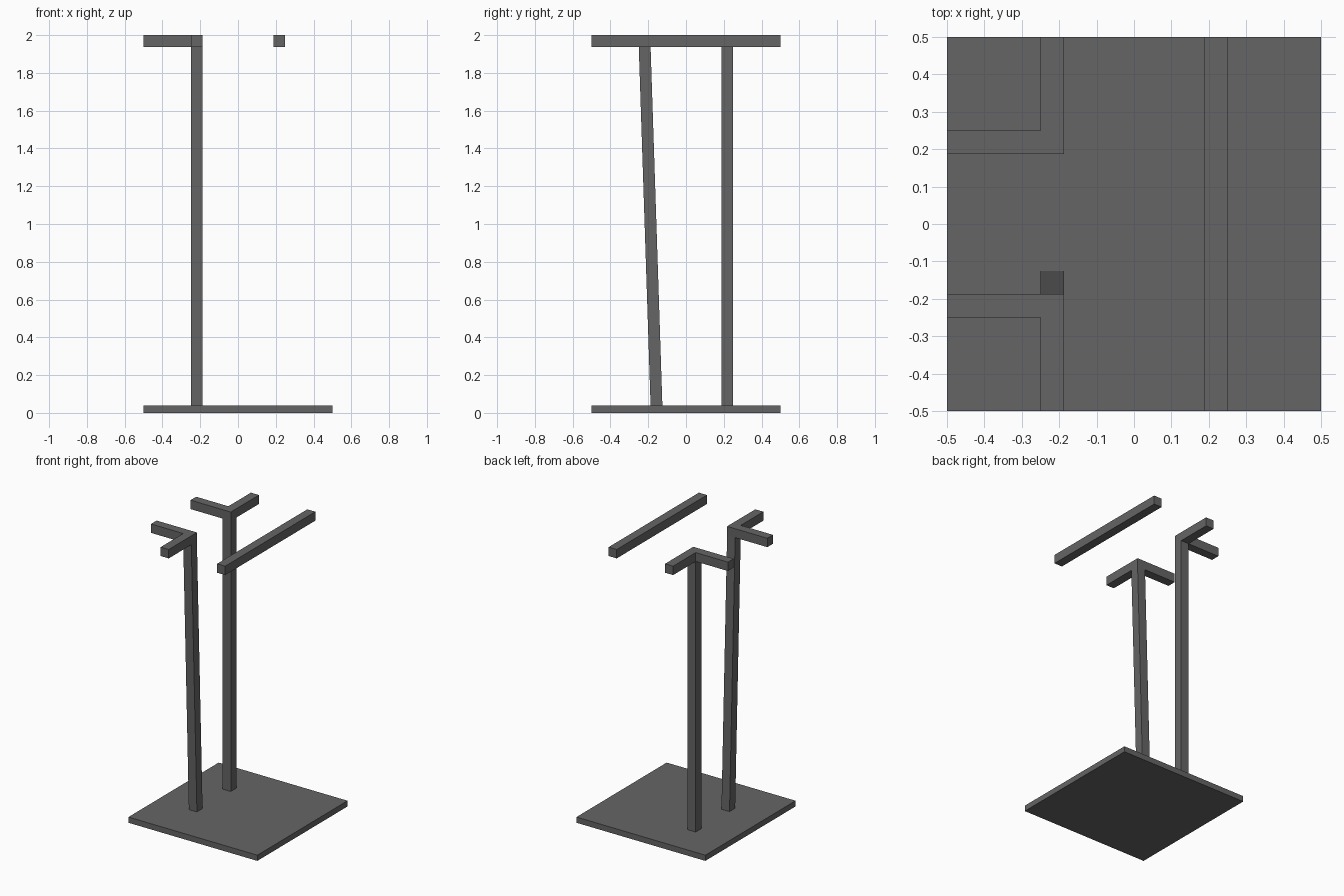
import bpy, bmesh

if "Cube" in bpy.data.objects:
    bpy.data.objects.remove(bpy.data.objects["Cube"])

T = 0.0625            # bar thickness
IN, OUT = 0.1875, 0.25  # inner and outer sides of the bars
EDGE = 0.5            # half width of the footprint
TOP, UNDER, FLOOR = 2.0, 1.9375, 0.04

# Dark grey finish shared by all parts
dark = bpy.data.materials.new("dark_grey")
dark.diffuse_color = (0.13, 0.13, 0.13, 1)
dark.use_nodes = True
dark.node_tree.nodes["Principled BSDF"].inputs["Base Color"].default_value = dark.diffuse_color


def loft(name, bottom, z0, top, z1):
    """Solid between two matching outlines at heights z0 and z1."""
    bm = bmesh.new()
    low = [bm.verts.new((x, y, z0)) for x, y in bottom]
    high = [bm.verts.new((x, y, z1)) for x, y in top]
    bm.faces.new(low[::-1])
    bm.faces.new(high)
    n = len(low)
    for i in range(n):
        j = (i + 1) % n
        bm.faces.new((low[i], low[j], high[j], high[i]))
    bmesh.ops.recalc_face_normals(bm, faces=bm.faces)
    mesh = bpy.data.meshes.new(name)
    bm.to_mesh(mesh)
    bm.free()
    mesh.materials.append(dark)
    obj = bpy.data.objects.new(name, mesh)
    bpy.context.collection.objects.link(obj)
    return obj


def rect(x0, x1, y0, y1):
    return [(x0, y0), (x1, y0), (x1, y1), (x0, y1)]


# Square base plate
plate = rect(-EDGE, EDGE, -EDGE, EDGE)
loft("base_plate", plate, 0, plate, FLOOR)

# Floating straight rail on the right
rail = rect(IN, OUT, -EDGE, EDGE)
loft("straight_rail", rail, UNDER, rail, TOP)

# L-shaped corner rails, mirrored front to back
corner = [(-EDGE, IN), (-IN, IN), (-IN, EDGE), (-OUT, EDGE), (-OUT, OUT), (-EDGE, OUT)]
for label, side in (("back", 1), ("front", -1)):
    outline = [(x, y * side) for x, y in corner]
    loft(label + "_corner_rail", outline, UNDER, outline, TOP)

# Upright back post and leaning front post
back = rect(-OUT, -IN, IN, OUT)
loft("back_post", back, FLOOR, back, UNDER)
loft("front_post", rect(-OUT, -IN, -IN, -IN + T), FLOOR,
     rect(-OUT, -IN, -OUT, -IN), UNDER)
